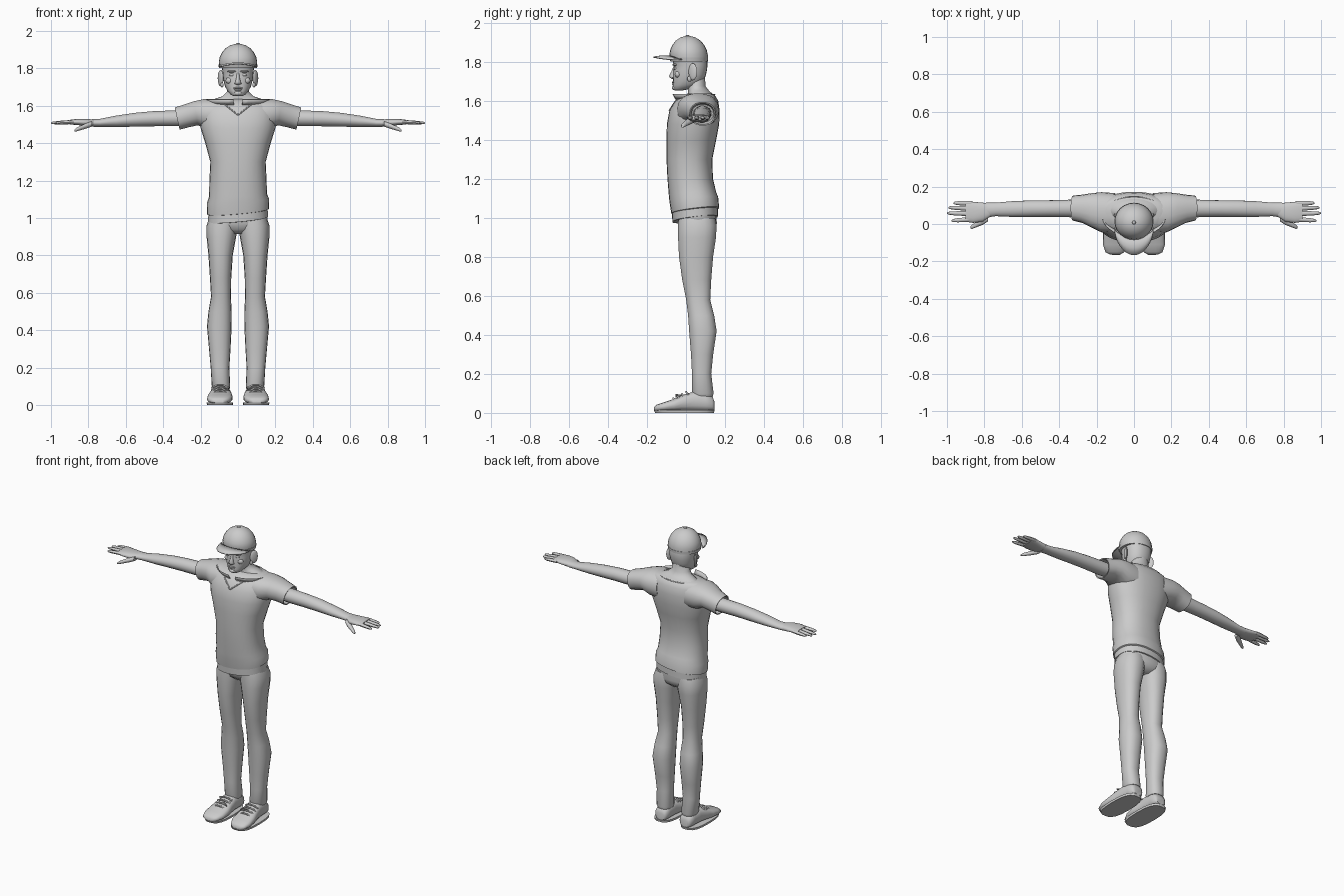
import bpy, bmesh, math
from mathutils import Vector
from mathutils.bvhtree import BVHTree

cube = bpy.data.objects.get("Cube")
if cube:
    bpy.data.objects.remove(cube)

GREY = (0.6, 0.6, 0.6, 1)
grey = bpy.data.materials.new("plain grey")
grey.use_nodes = True
grey.diffuse_color = GREY
grey.node_tree.nodes["Principled BSDF"].inputs["Base Color"].default_value = GREY


def finish(name, bm, mirror=False, angle=50):
    """Turn a bmesh into a named, smooth shaded object."""
    bmesh.ops.recalc_face_normals(bm, faces=bm.faces)
    mesh = bpy.data.meshes.new(name)
    bm.to_mesh(mesh)
    bm.free()
    mesh.materials.append(grey)
    obj = bpy.data.objects.new(name, mesh)
    bpy.context.collection.objects.link(obj)
    bpy.ops.object.select_all(action="DESELECT")
    obj.select_set(True)
    bpy.context.view_layer.objects.active = obj
    bpy.ops.object.shade_smooth_by_angle(angle=math.radians(angle))
    if mirror:
        obj.modifiers.new("Mirror", "MIRROR").use_mirror_merge = False
    return obj


def loft(name, axis, rings, power=2.3, sides=18, mirror=False, shape=None, angle=50):
    """Skin superellipse rings (t, u_min, u_max, v_min, v_max) along an axis."""
    bm = bmesh.new()
    loops = []
    for t, ua, ub, va, vb in rings:
        loop = []
        for i in range(sides):
            a = math.tau * i / sides
            c, s = (math.copysign(abs(f) ** (2 / power), f) for f in (math.cos(a), math.sin(a)))
            u = (ua + ub) / 2 + (ub - ua) / 2 * c
            v = (va + vb) / 2 + (vb - va) / 2 * s
            p = Vector({"x": (t, u, v), "y": (u, t, v), "z": (u, v, t)}[axis])
            loop.append(bm.verts.new(shape(p) if shape else p))
        loops.append(loop)
    for low, high in zip(loops, loops[1:]):
        for i in range(sides):
            j = (i + 1) % sides
            bm.faces.new((low[i], low[j], high[j], high[i]))
    bm.faces.new(loops[0])
    bm.faces.new(loops[-1])
    return finish(name, bm, mirror, angle)


def upright(rings):
    """Symmetric rings (z, half_width, y_min, y_max) to full ring form."""
    return [(z, -w, w, ya, yb) for z, w, ya, yb in rings]


def blob(name, place, size, turn=0, mirror=False):
    """Rounded lump scaled to the given radii."""
    bm = bmesh.new()
    bmesh.ops.create_uvsphere(bm, u_segments=14, v_segments=8, radius=1)
    bmesh.ops.scale(bm, vec=size, verts=bm.verts)
    obj = finish(name, bm, mirror)
    for v in obj.data.vertices:
        x, y, z = v.co
        v.co = Vector((x * math.cos(turn) - y * math.sin(turn),
                       x * math.sin(turn) + y * math.cos(turn), z)) + Vector(place)
    return obj


def cord(name, points, radius, mirror=False):
    """Thin round cord through a few points."""
    curve = bpy.data.curves.new(name, "CURVE")
    curve.dimensions = "3D"
    curve.bevel_depth = radius
    curve.bevel_resolution = 1
    spline = curve.splines.new("POLY")
    spline.points.add(len(points) - 1)
    for p, co in zip(spline.points, points):
        p.co = (*co, 1)
    curve.materials.append(grey)
    obj = bpy.data.objects.new(name, curve)
    bpy.context.collection.objects.link(obj)
    if mirror:
        obj.modifiers.new("Mirror", "MIRROR")
    return obj


# Shirt body, with its lower edge sloping across the hips
def hem_slope(p):
    fade = max(0, min(1, (1.2 - p.z) / 0.15))
    return Vector((p.x, p.y, p.z + fade * (0.09 * p.x + 0.12 * p.y)))


shirt = loft("shirt", "z", upright([
    (1.025, .155, -.06, .16), (1.03, .166, -.075, .17), (1.09, .165, -.085, .165),
    (1.12, .155, -.088, .155), (1.2, .153, -.095, .138), (1.3, .148, -.1, .135),
    (1.4, .175, -.1, .155), (1.48, .2, -.098, .17), (1.55, .205, -.085, .172),
    (1.6, .195, -.055, .165), (1.625, .18, -.025, .15), (1.637, .15, .01, .135)]),
    sides=28, shape=hem_slope)
loft("shirt_hem", "z", upright([
    (.985, .15, -.06, .155), (.987, .16, -.07, .163), (1.05, .158, -.072, .163)]),
    sides=28, shape=hem_slope)


# Sleeves, open at a slanted cuff
def cuff_slant(p):
    return Vector((p.x + 0.22 * (p.z - 1.53) * min(1, p.x / 0.3), p.y, p.z))


loft("sleeves", "x", [
    (.1, -.05, .165, 1.46, 1.637), (.17, -.045, .17, 1.47, 1.637),
    (.22, -.02, .165, 1.495, 1.625), (.27, .005, .157, 1.485, 1.608),
    (.325, .018, .152, 1.472, 1.592), (.323, .024, .146, 1.478, 1.586),
    (.27, .03, .14, 1.49, 1.58)], mirror=True, shape=cuff_slant)

# Neckline trim laid on the chest, and the loose flared collar
bm = bmesh.new()
bm.from_mesh(shirt.data)
tree = BVHTree.FromBMesh(bm)
bm.free()
trim = []
for i in range(-6, 7):
    x = i / 6 * 0.08
    start = Vector((x, -1, 1.55 + abs(x) * 0.8))
    hit = tree.ray_cast(start, Vector((0, 1, 0)))[0]
    if hit:
        trim.append(hit)
cord("neckline_trim", trim, 0.004)

bm = bmesh.new()
rows = []
for i in range(33):
    a = -math.pi / 2 + 0.15 + (math.tau - 0.3) * i / 32
    rows.append([bm.verts.new((rx * math.cos(a), 0.04 + ry * math.sin(a), z))
                 for rx, ry, z in ((.145, .09, 1.605), (.167, .107, 1.635))])
for (a, b), (c, d) in zip(rows, rows[1:]):
    bm.faces.new((a, b, d, c))
collar = finish("collar", bm)
collar.modifiers.new("Solidify", "SOLIDIFY").thickness = 0.004

# Trousers
loft("trouser_seat", "z", upright([
    (.915, .06, .0, .12), (.94, .135, -.03, .15), (.97, .16, -.04, .158),
    (1.04, .155, -.05, .155)]), sides=24)
loft("trouser_legs", "z", [
    (.085, .045, .133, .035, .138), (.1, .042, .14, .03, .142),
    (.2, .046, .146, .03, .13), (.3, .04, .155, .025, .14),
    (.42, .034, .166, .015, .158), (.5, .034, .158, .01, .145),
    (.58, .038, .144, .0, .125), (.68, .036, .15, -.02, .13),
    (.8, .028, .158, -.037, .14), (.9, .01, .168, -.042, .155),
    (.96, .0, .168, -.042, .158), (1.0, .0, .155, -.04, .15)], mirror=True)

# Shoes with flat soles and laces
loft("shoes", "y", [
    (-.163, .075, .13, .01, .03), (-.15, .052, .153, .008, .042),
    (-.11, .032, .166, .008, .056), (-.06, .028, .163, .008, .072),
    (-.01, .035, .152, .008, .095), (.04, .042, .142, .008, .11),
    (.1, .043, .138, .008, .105), (.135, .048, .132, .01, .085),
    (.145, .06, .12, .015, .06)], power=2.6, mirror=True)
loft("soles", "z", [
    (0, .028, .166, -.16, .145), (.014, .026, .168, -.167, .148)], power=2.8, mirror=True, angle=30)
for i in range(4):
    y, z = -.055 + .022 * i, .072 + .011 * i
    cord(f"lace_{i + 1}", [(.05, y, z - .012), (.08, y - .01, z + .003),
                           (.11, y - .01, z + .003), (.142, y, z - .012)], .005, True)
for y in (-.05, .0):
    cord("lace_bow", [(.095, -.02, .09), (.06, y, .093), (.05, y, .08), (.095, -.02, .085)], .004, True)

# Arms, palms, fingers and thumbs
loft("arms", "x", [
    (.24, .04, .132, 1.495, 1.575), (.34, .036, .13, 1.49, 1.576),
    (.45, .038, .127, 1.49, 1.572), (.55, .038, .126, 1.488, 1.563),
    (.65, .038, .122, 1.486, 1.548), (.74, .042, .114, 1.487, 1.53),
    (.79, .035, .114, 1.488, 1.528)], power=2, mirror=True)
loft("palms", "x", [
    (.76, .045, .11, 1.49, 1.526), (.81, .012, .114, 1.49, 1.53),
    (.86, .006, .119, 1.497, 1.53), (.9, .012, .12, 1.5, 1.525)], mirror=True)
for label, root, tip, reach in (("little", .11, .112, .965), ("ring", .083, .088, .992),
                                ("middle", .055, .058, 1.0), ("index", .025, .018, .975)):
    rings = []
    for k, r in ((0, .012), (.3, .0125), (.7, .011), (.92, .008), (1, .003)):
        x, y, z = .87 + (reach - .87) * k, root + (tip - root) * k, 1.514 - .006 * k
        rings.append((x, y - r, y + r, z - r * .85, z + r * .85))
    loft(label + "_fingers", "x", rings, power=2, sides=8, mirror=True)
loft("thumbs", "x", [
    (.78, .015, .055, 1.488, 1.518), (.81, -.005, .035, 1.478, 1.508),
    (.845, -.018, .01, 1.468, 1.492), (.865, -.026, -.004, 1.462, 1.482),
    (.875, -.024, -.012, 1.462, 1.472)], power=2, sides=10, mirror=True)

# Neck and head
loft("neck", "z", upright([
    (1.6, .16, .0, .15), (1.632, .14, .01, .14), (1.65, .085, .01, .12),
    (1.675, .06, .005, .1), (1.75, .056, .0, .098)]), power=2)
loft("head", "z", upright([
    (1.652, .022, -.058, -.02), (1.66, .04, -.066, .02), (1.68, .057, -.067, .07),
    (1.705, .07, -.066, .093), (1.735, .077, -.066, .103), (1.76, .081, -.064, .108),
    (1.78, .083, -.062, .11), (1.8, .085, -.068, .109), (1.83, .088, -.07, .104)]), sides=24)
loft("nose", "z", upright([
    (1.712, .008, -.074, -.05), (1.718, .019, -.083, -.05), (1.727, .015, -.088, -.05),
    (1.75, .009, -.075, -.05), (1.775, .007, -.066, -.05)]), power=2, sides=10)
blob("upper_lip", (0, -.064, 1.695), (.025, .009, .005))
blob("lower_lip", (0, -.063, 1.686), (.021, .009, .006))
blob("chin", (0, -.055, 1.667), (.024, .018, .014))
blob("eyes", (.032, -.053, 1.765), (.016, .01, .008), mirror=True)
blob("brows", (.034, -.057, 1.784), (.024, .012, .006), turn=.2, mirror=True)
blob("cheeks", (.045, -.042, 1.735), (.022, .016, .018), mirror=True)
blob("ears", (.093, .035, 1.748), (.009, .026, .044), turn=-.55, mirror=True)
blob("ear_lobes", (.085, .018, 1.712), (.008, .012, .014), mirror=True)

# Cap with crown, band, button and curved brim
loft("cap_crown", "z", upright([
    (1.808, .1, -.078, .112), (1.835, .103, -.085, .112), (1.86, .098, -.081, .106),
    (1.885, .086, -.07, .094), (1.908, .066, -.052, .074), (1.923, .042, -.03, .05),
    (1.931, .015, -.006, .024)]), power=2, sides=24)
loft("cap_band", "z", upright([
    (1.802, .102, -.08, .113), (1.82, .105, -.086, .114)]), power=2, sides=24)
blob("cap_button", (0, .008, 1.931), (.01, .01, .006))
bm = bmesh.new()
rows = []
for i in range(17):
    a = math.pi * i / 16
    x = .104 * math.cos(a)
    drop = 1.832 - 1.6 * x * x
    rows.append([bm.verts.new(p) for p in (
        (x, -.02 - .05 * math.sin(a), drop), (x, -.03 - .095 * math.sin(a), drop),
        (x, -.04 - .127 * math.sin(a) ** 1.3, drop - .006))])
for near, far in zip(rows, rows[1:]):
    for k in range(2):
        bm.faces.new((near[k], near[k + 1], far[k + 1], far[k]))
brim = finish("cap_brim", bm)
brim.modifiers.new("Solidify", "SOLIDIFY").thickness = 0.006
